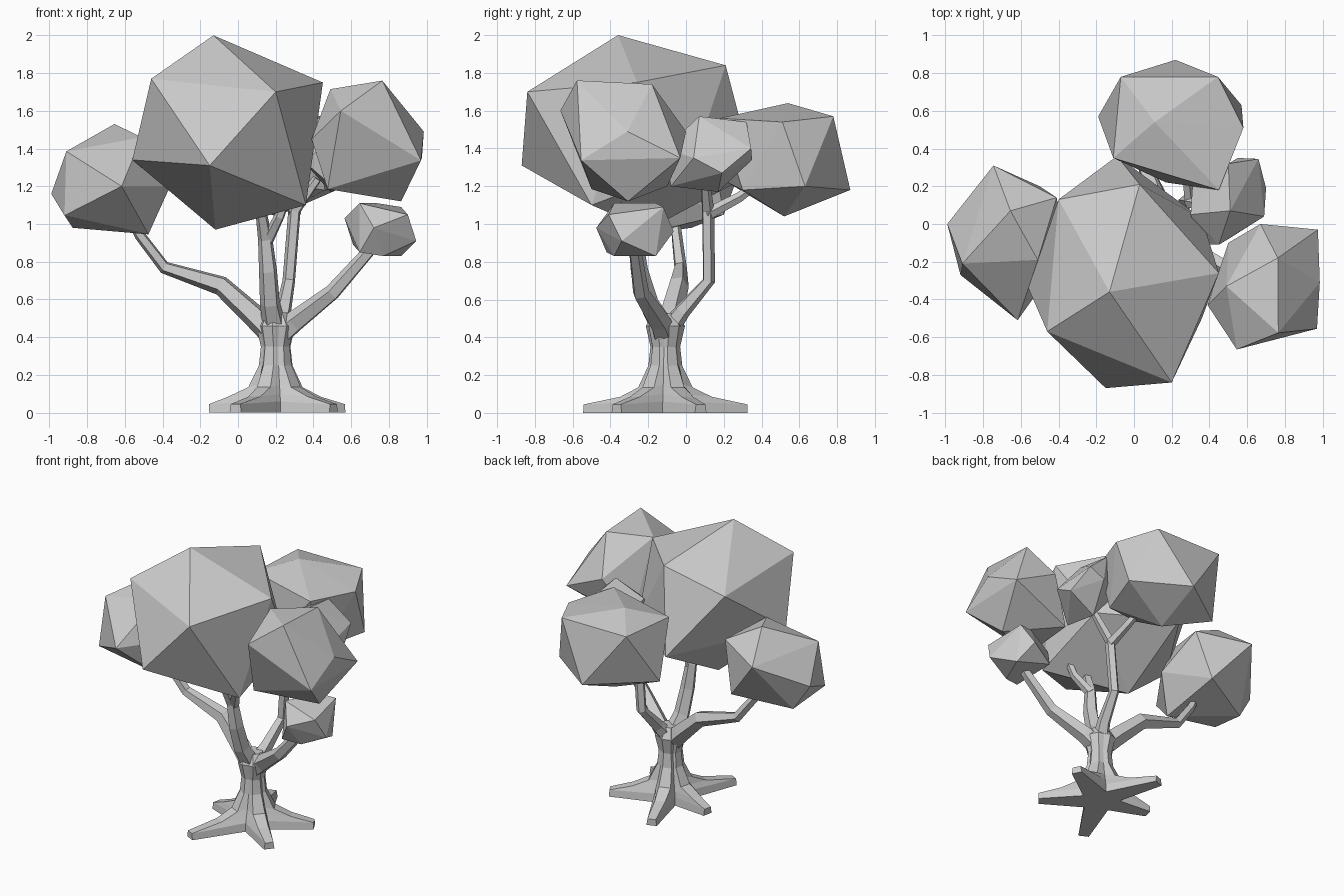
import bpy, bmesh
from math import cos, sin, radians, pi
from mathutils import Vector


def finish(name, bm):
    bmesh.ops.recalc_face_normals(bm, faces=bm.faces)
    me = bpy.data.meshes.new(name)
    bm.to_mesh(me)
    bm.free()
    bpy.context.collection.objects.link(bpy.data.objects.new(name, me))


def loft(name, rings):
    """Skin a stack of equal-sized rings and cap both ends."""
    bm = bmesh.new()
    vs = [[bm.verts.new(p) for p in ring] for ring in rings]
    n = len(vs[0])
    for a, b in zip(vs, vs[1:]):
        for i in range(n):
            j = (i + 1) % n
            bm.faces.new((a[i], a[j], b[j], b[i]))
    bm.faces.new(vs[0][::-1])
    bm.faces.new(vs[-1])
    finish(name, bm)


def branch(name, path, radii, sides=5):
    """Faceted tapering limb along a path."""
    pts = [Vector(p) for p in path]
    rings = []
    for i, p in enumerate(pts):
        t = (pts[min(i + 1, len(pts) - 1)] - pts[max(i - 1, 0)]).normalized()
        u = t.cross(Vector((0.25, 1, 0.1))).normalized()
        v = t.cross(u)
        rings.append([p + radii[i] * (cos(2 * pi * k / sides) * u + sin(2 * pi * k / sides) * v)
                      for k in range(sides)])
    loft(name, rings)


def foliage(name, corners, centre=None):
    """Faceted leaf clump; with a centre, corners are repeated on the opposite side."""
    pts = [Vector(c) for c in corners]
    if centre:
        pts += [2 * Vector(centre) - p for p in pts]
    bm = bmesh.new()
    for p in pts:
        bm.verts.new(p)
    bmesh.ops.convex_hull(bm, input=bm.verts[:])
    finish(name, bm)


# trunk with five spreading roots: (angle, reach) per root
ROOTS = [(28, .40), (109, .45), (168, .355), (243, .47), (320, .40)]
# per level: root reach (None = full), root half width, root z, valley radius, valley z
LEVELS = [(None, .035, .0, .13, .0), (None, .028, .045, .125, .06),
          (.25, .035, .085, .115, .10), (.14, .04, .135, .10, .15),
          (.085, .03, .25, .078, .25), (.075, .025, .35, .07, .35),
          (.10, .03, .46, .09, .46), (.06, .02, .53, .055, .53)]
rings = []
for reach, w, z, vr, vz in LEVELS:
    ring = []
    for i, (ang, full) in enumerate(ROOTS):
        a = radians(ang)
        nxt = radians(ROOTS[(i + 1) % 5][0] + (360 if i == 4 else 0))
        r = reach or full
        for s in (-1, 1):
            ring.append((.2 + r * cos(a) - s * w * sin(a), -.11 + r * sin(a) + s * w * cos(a), z))
        m = (a + nxt) / 2
        ring.append((.2 + vr * cos(m), -.11 + vr * sin(m), vz))
    rings.append(ring)
loft("trunk", rings)

# branches
branch("left_branch", [(.2, -.11, .4), (.08, -.08, .52), (-.09, -.04, .675), (-.39, -.03, .77),
                       (-.52, -.05, .94), (-.58, -.06, 1.05)], [.07, .065, .055, .035, .03, .025])
branch("right_branch", [(.2, -.11, .4), (.3, -.14, .48), (.5, -.24, .635), (.69, -.27, .85),
                        (.74, -.27, .92)], [.07, .06, .045, .035, .03])
branch("front_branch", [(.2, -.11, .42), (.17, -.2, .58), (.16, -.25, .75), (.145, -.27, .92),
                        (.12, -.34, 1.08)], [.07, .055, .05, .04, .03])
branch("front_twig", [(.15, -.26, .9), (.22, -.34, 1.04), (.28, -.37, 1.2)], [.035, .028, .022])
branch("back_branch", [(.2, -.11, .42), (.24, -.02, .54), (.27, .12, .7), (.3, .115, 1.07),
                       (.42, .1, 1.24)], [.06, .045, .035, .035, .025])
branch("back_twig", [(.3, .11, 1.05), (.28, .28, 1.14), (.25, .42, 1.24)], [.035, .028, .02])

# leaf clumps
foliage("main_foliage", [(-.13, -.36, 2), (.2, -.84, 1.7), (-.46, -.57, 1.77), (.45, -.26, 1.75),
                         (.03, .21, 1.84), (-.4, .13, 1.7), (-.15, -.87, 1.31), (-.56, -.34, 1.34),
                         (.36, -.5, 1.1), (-.12, -.2, .97), (-.09, .36, 1.27), (.36, .03, 1.3)])
foliage("back_foliage", [(.11, .54, 1.64), (-.07, .78, 1.57), (.445, .78, 1.57), (.58, .51, 1.54),
                         (.45, .18, 1.56), (-.11, .35, 1.56), (-.19, .57, 1.2), (.22, .87, 1.18),
                         (.57, .63, 1.2), (.2, .52, 1.04), (.46, .3, 1.18), (.17, .22, 1.22)])
foliage("left_foliage", [(-.655, .07, 1.53), (-.91, -.21, 1.385), (-.99, 0, 1.16), (-.745, .31, 1.35),
                         (-.41, .14, 1.4), (-.51, -.19, 1.46), (-.617, -.51, 1.2), (-.92, -.27, 1.045),
                         (-.876, .03, .98), (-.475, -.23, .945), (-.36, -.15, 1.2), (-.5, .2, 1.05)])
foliage("right_foliage", [(.765, -.577, 1.76), (.762, -.18, 1.74), (.49, -.33, 1.715), (.545, -.665, 1.6),
                          (.985, -.31, 1.49), (.97, -.555, 1.337), (.975, -.03, 1.35), (.865, -.307, 1.12),
                          (.39, -.43, 1.45), (.475, -.5, 1.185), (.67, 0, 1.49), (.5, -.1, 1.2)])
foliage("low_foliage", [(.645, -.38, 1.11), (.865, -.12, 1.09), (.9, -.41, 1.05), (.565, -.2, 1.03),
                        (.72, -.475, .98), (.77, -.38, .83)], (.755, -.27, .97))
foliage("small_foliage", [(.51, .07, 1.57), (.66, .345, 1.4), (.69, .04, 1.35), (.45, -.11, 1.4),
                          (.3, .05, 1.47), (.5, -.08, 1.2)], (.5, .12, 1.37))
